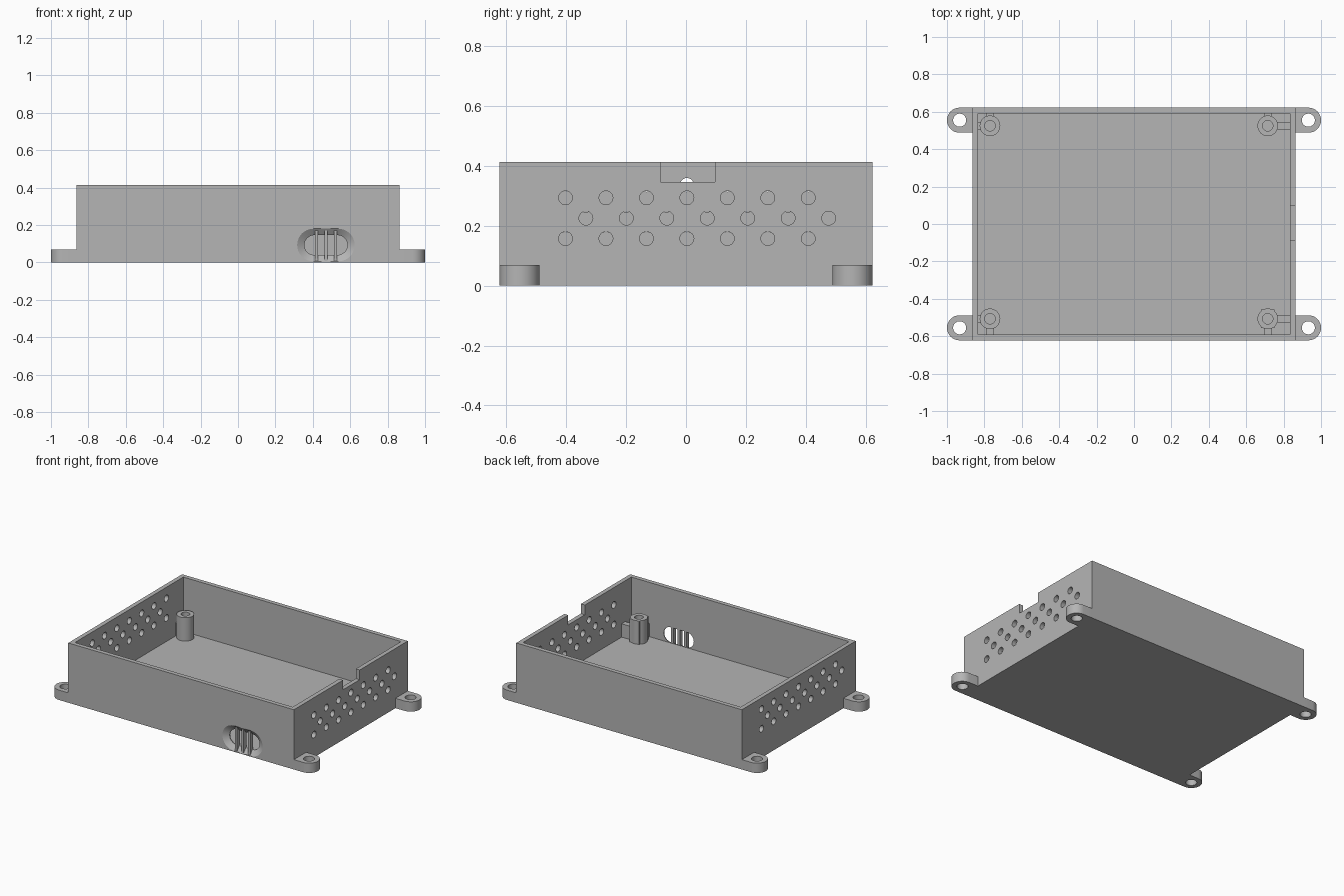
import bpy, bmesh
from math import cos, sin, pi

cube = bpy.data.objects.get("Cube")
if cube:
    bpy.data.objects.remove(cube, do_unlink=True)

grey = bpy.data.materials.new("plain grey")
grey.use_nodes = True
GREY = (0.46, 0.46, 0.46, 1)
grey.diffuse_color = GREY
grey.node_tree.nodes["Principled BSDF"].inputs["Base Color"].default_value = GREY

HX, HY, HEIGHT = 0.863, 0.622, 0.413   # half sizes and height of the tray
WALL, FLOOR = 0.03, 0.038


def add_loft(bm, rings):
    """Closed solid through a list of point rings."""
    loops = [[bm.verts.new(p) for p in ring] for ring in rings]
    n = len(loops[0])
    for a, b in zip(loops, loops[1:]):
        for i in range(n):
            j = (i + 1) % n
            bm.faces.new((a[i], a[j], b[j], b[i]))
    bm.faces.new(loops[0][::-1])
    bm.faces.new(loops[-1])


def solid(name, *parts):
    """One object made from one or more lofted solids."""
    bm = bmesh.new()
    for rings in parts:
        add_loft(bm, rings)
    bmesh.ops.recalc_face_normals(bm, faces=bm.faces)
    mesh = bpy.data.meshes.new(name)
    bm.to_mesh(mesh)
    bm.free()
    mesh.materials.append(grey)
    obj = bpy.data.objects.new(name, mesh)
    bpy.context.collection.objects.link(obj)
    return obj


def box(x0, x1, y0, y1, z0, z1):
    return [[(x0, y0, z), (x1, y0, z), (x1, y1, z), (x0, y1, z)] for z in (z0, z1)]


def stadium(cx, cy, half, r, n=16):
    """Outline with round ends, half long along x; a circle when half equals r."""
    pts = []
    for side in (1, -1):
        for i in range(n + 1):
            a = -pi / 2 + pi * i / n
            pts.append((cx + side * (half - r + r * cos(a)), cy + side * r * sin(a)))
    if half == r:
        pts = pts[:n] + pts[n + 1:-1]
    return pts


def upright(outline, z0, z1):
    return [[(x, y, z) for x, y in outline] for z in (z0, z1)]


def sideways(outline, x0, x1):
    return [[(x, y, z) for y, z in outline] for x in (x0, x1)]


def circle(cx, cy, r, n=16):
    return stadium(cx, cy, r, r, n)


def cut(obj, *cutters):
    for cutter in cutters:
        mod = obj.modifiers.new("cut", "BOOLEAN")
        mod.operation = "DIFFERENCE"
        mod.solver = "EXACT"
        mod.object = cutter
    graph = bpy.context.evaluated_depsgraph_get()
    mesh = bpy.data.meshes.new_from_object(obj.evaluated_get(graph))
    obj.modifiers.clear()
    obj.data = mesh
    for cutter in cutters:
        bpy.data.objects.remove(cutter, do_unlink=True)


# Tray shell with its cavity and the notch in the left wall
tray = solid("tray", box(-HX, HX, -HY, HY, 0, HEIGHT))
IX, IY = HX - WALL, HY - WALL
cavity = solid("cavity_cutter", box(-IX, IX, -IY, IY, FLOOR, 0.6))
notch = solid("notch_cutter", box(0.8, 0.9, -0.085, 0.097, 0.346, 0.6))

# Three staggered rows of round vents in each end wall
holes = []
for side, top in ((1, 0.293), (-1, 0.336)):
    for row in range(3):
        for k in range(7):
            y = 0.003 + (k - 3) * 0.135 + (side * 0.068 if row == 1 else 0)
            outline = circle(y, top - row * 0.068, 0.023, 12)
            holes.append(sideways(outline, side * 0.8, side * 0.9))
vents = solid("vent_cutter", *holes)

# Flared oval opening in the front wall
flare = []
for half, r, y in ((0.157, 0.09, -HY - 0.002), (0.115, 0.053, -IY - 0.006), (0.115, 0.053, -IY + 0.02)):
    flare.append([(x, y, z) for x, z in stadium(0.47, 0.093, half, r)])
opening = solid("opening_cutter", flare)
cut(tray, cavity, notch, vents, opening)

# Upright bars across the opening
solid("opening_bars", *[box(x - 0.008, x + 0.008, -HY + 0.002, -IY, 0.008, 0.172)
                        for x in (0.42, 0.47, 0.52)])

# Screw posts with ribs to the two nearest walls
smooth = [tray]
for sx, x in ((-1, -0.77), (1, 0.715)):
    for sy, y in ((-1, -0.507), (1, 0.525)):
        name = ("left" if sx > 0 else "right") + ("_back" if sy > 0 else "_front")
        post = solid(name + "_post", upright(circle(x, y, 0.055), FLOOR - 0.01, 0.2))
        cut(post, solid("bore_cutter", upright(circle(x, y, 0.028), 0.06, 0.3)))
        smooth.append(post)
        xs = sorted((x + sx * 0.045, sx * (IX + 0.005)))
        ys = sorted((y + sy * 0.045, sy * (IY + 0.005)))
        solid(name + "_ribs",
              box(xs[0], xs[1], y - 0.02, y + 0.02, FLOOR - 0.01, 0.13),
              box(x - 0.02, x + 0.02, ys[0], ys[1], FLOOR - 0.01, 0.13))

        # Mounting tab with a screw hole outside the corner
        r, cy = 0.067, sy * (HY - 0.067)
        tab = solid(name + "_tab", upright(stadium(sx * 0.88, cy, 0.12, r), 0, 0.068))
        trim = solid("trim_cutter", box(-HX, HX, -1, 1, -0.1, 0.2))
        bore = solid("hole_cutter", upright(circle(sx * 0.932, cy, 0.035), -0.1, 0.2))
        cut(tab, trim, bore)
        smooth.append(tab)

# Squared pad around the front left post
pad = solid("post_pad", box(0.678, 0.752, -0.557, -0.457, FLOOR - 0.01, 0.199))
cut(pad, solid("pad_bore_cutter", upright(circle(0.715, -0.507, 0.028), 0.06, 0.3)))

bpy.ops.object.select_all(action="DESELECT")
for obj in smooth:
    obj.select_set(True)
bpy.context.view_layer.objects.active = tray
bpy.ops.object.shade_smooth_by_angle(angle=pi / 6)
